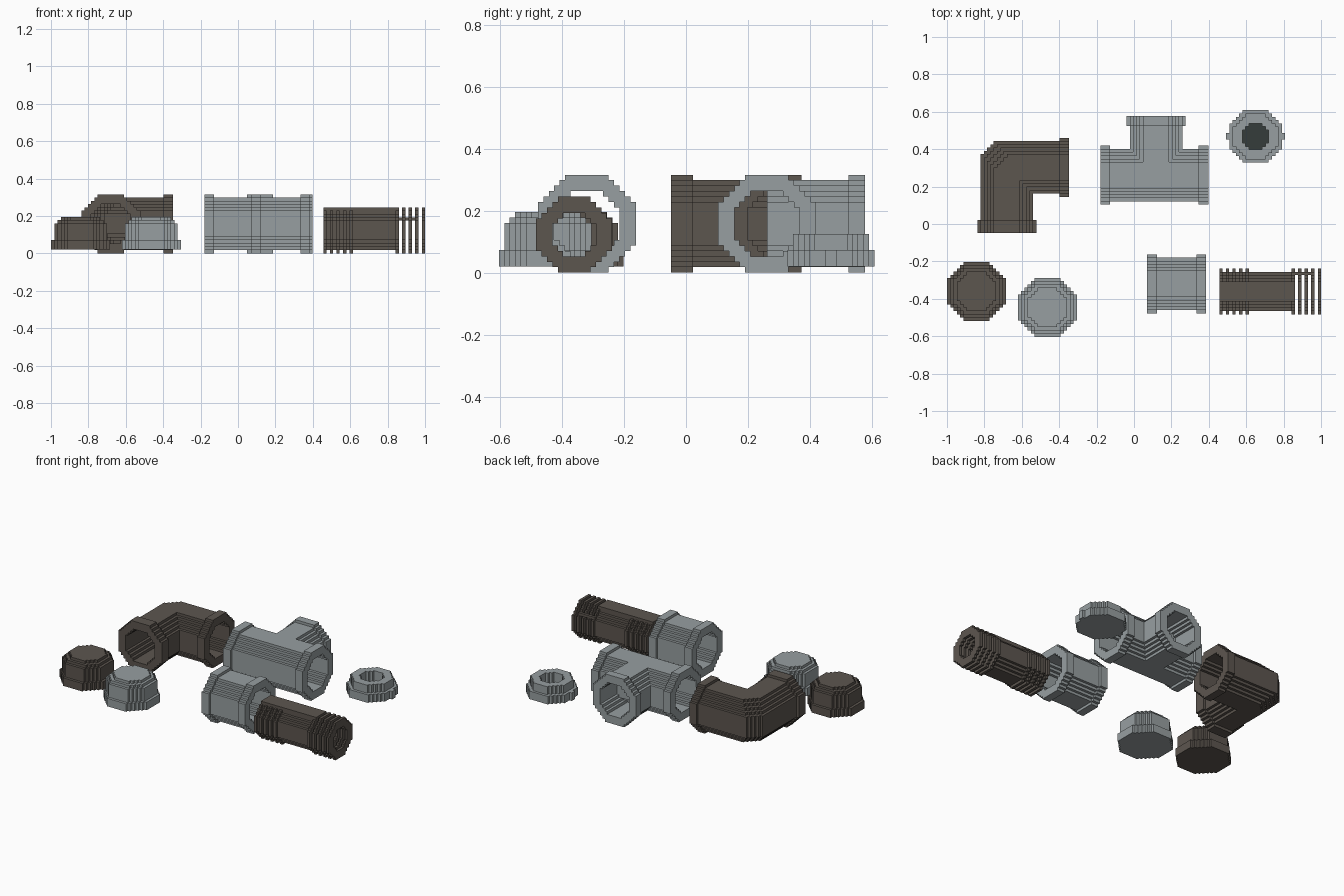
import bpy, bmesh
from mathutils import Vector

if "Cube" in bpy.data.objects:
    bpy.data.objects.remove(bpy.data.objects["Cube"])

V = 2 / 114  # size of one block


def material(name, rgb):
    m = bpy.data.materials.new(name)
    m.diffuse_color = (*rgb, 1)
    m.use_nodes = True
    m.node_tree.nodes["Principled BSDF"].inputs["Base Color"].default_value = m.diffuse_color
    return m


GREY = material("light grey", (0.31, 0.345, 0.355))
BROWN = material("dark brown", (0.108, 0.092, 0.078))
DARK = material("dark hollow", (0.035, 0.045, 0.043))


def octagon(a, b, n, flat):
    """True inside a stepped octagon n blocks wide with the given flat side."""
    a, b = abs(a), abs(b)
    return a < n / 2 and b < n / 2 and a + b <= (n + flat) / 2 - 1


def tube(a, b, flange):
    """Wall of a fitting: wide at the flange, slimmer along the body."""
    return octagon(a, b, 18 if flange else 16, 8) and not octagon(a, b, 12, 6)


def build(name, rule, lo, hi, origin, mat, floor=None):
    """Skin every block that satisfies the rule, then merge the flat faces."""
    cells = {(i, j, k)
             for i in range(lo[0], hi[0]) for j in range(lo[1], hi[1]) for k in range(lo[2], hi[2])
             if rule(i + .5, j + .5, k + .5)}
    bm = bmesh.new()
    verts = {}

    def vert(p):
        if p not in verts:
            verts[p] = bm.verts.new(Vector(p) * V)
        return verts[p]

    for c in cells:
        for axis in range(3):
            u, w = (axis + 1) % 3, (axis + 2) % 3
            for side in (0, 1):
                near = list(c)
                near[axis] += 2 * side - 1
                if tuple(near) in cells:
                    continue
                quad = []
                for du, dw in ((0, 0), (1, 0), (1, 1), (0, 1)):
                    p = list(c)
                    p[axis] += side
                    p[u] += du
                    p[w] += dw
                    quad.append(vert(tuple(p)))
                face = bm.faces.new(quad if side else quad[::-1])
                # floor of a blind hole gets the second colour
                if floor is not None and axis == 2 and side and c[2] + 1 == floor:
                    if octagon(c[0] + .5, c[1] + .5, 8, 4):
                        face.material_index = 1
    bmesh.ops.dissolve_limit(bm, angle_limit=0.01, verts=bm.verts[:], edges=bm.edges[:],
                             delimit={'MATERIAL', 'NORMAL'})
    me = bpy.data.meshes.new(name)
    bm.to_mesh(me)
    bm.free()
    me.materials.append(mat)
    if floor is not None:
        me.materials.append(DARK)
    ob = bpy.data.objects.new(name, me)
    ob.location = origin
    bpy.context.collection.objects.link(ob)


# End caps: wide rim, body, then two stepped-in layers on top
def cap(x, y, z):
    n = 18 if z < 3 else 16 if z < 8 else 14 if z < 9 else 12
    return octagon(x, y, n, 6 if n == 12 else 8)


build("brown_cap", cap, (-9, -9, 0), (9, 9, 10), (-0.842, -0.36, 0.02), BROWN)
build("grey_cap", cap, (-9, -9, 0), (9, 9, 10), (-0.463, -0.446, 0.02), GREY)


# Elbow: two tubes meeting at a corner, with the outer corner cut off
def corner(x, y, z, n, flat):
    z = abs(z)
    if z > n / 2:
        return False
    w = min(n / 2, (n + flat) / 2 - z - .5)
    inside = (abs(y) < w and x > -w) or (abs(x) < w and y < w)
    return inside and y - x <= 2 * w - 5


def elbow(x, y, z):
    if x > 16:
        return tube(y, z, True)
    if y < -16:
        return tube(x, z, True)
    return corner(x, y, z, 16, 8) and not corner(x, y, z, 12, 6)


build("elbow", elbow, (-9, -20, -9), (19, 9, 9), (-0.68, 0.303, 9 * V), BROWN)


# Tee: main tube plus a branch that starts at the main axis
def tee(x, y, z):
    main = tube(y, z, x < -14 or x > 13)
    branch = y > 0 and tube(x, z, y > 15)
    return main or branch


build("tee", tee, (-17, -9, -9), (16, 18, 9), (0.118, 0.261, 9 * V), GREY)


# Straight coupler with a flange at each end
build("coupler", lambda x, y, z: tube(y, z, abs(x) > 6),
      (-9, -9, -9), (9, 9, 9), (0.228, -0.32, 9 * V), GREY)


# Threaded pipe: ribs at one end, loose rings joined by a thin bar at the other
def pipe(x, y, z):
    i = int(x)
    rib = i % 2 == 0 and (i <= 8 or i >= 22)
    if rib:
        return octagon(y, z, 14, 6) and not octagon(y, z, 8, 4)
    if i > 22:
        return i < 28 and y == 5.5 and z == 3.5
    ridge = z > 6 and abs(y) < 3
    return ridge or (octagon(y, z, 12, 6) and not octagon(y, z, 8, 4))


build("threaded_pipe", pipe, (0, -7, -7), (31, 7, 7), (1 - 31 * V, -0.361, 7 * V), BROWN)


# Ring nut: wide base with small side tabs, slimmer collar, blind hole
def nut(x, y, z):
    if z > 2 and octagon(x, y, 8, 4):
        return False
    if z < 3:
        return octagon(x, y, 16, 8) or (abs(y) < 1 and abs(x) < 9)
    return octagon(x, y, 14, 6)


build("ring_nut", nut, (-9, -8, 0), (9, 8, 6), (0.65, 0.468, 0.02), GREY, floor=2)
